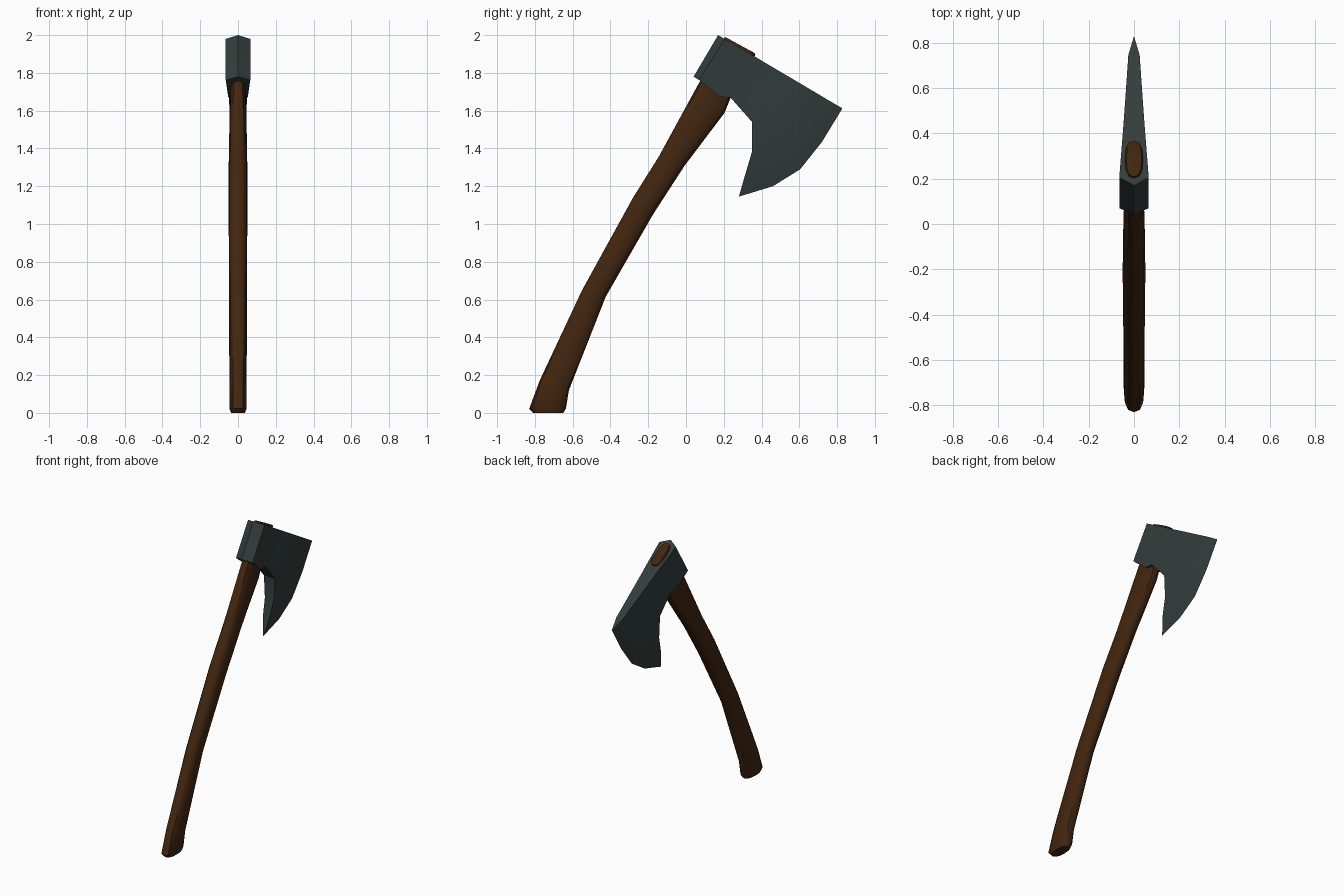
import bpy, bmesh, math
from mathutils import Vector

if "Cube" in bpy.data.objects:
    bpy.data.objects.remove(bpy.data.objects["Cube"])


def material(name, rgb):
    m = bpy.data.materials.new(name)
    m.diffuse_color = (*rgb, 1.0)
    m.use_nodes = True
    m.node_tree.nodes["Principled BSDF"].inputs["Base Color"].default_value = m.diffuse_color
    return m


def finish(name, bm, mat, angle):
    bmesh.ops.remove_doubles(bm, verts=bm.verts, dist=0.0005)
    bmesh.ops.recalc_face_normals(bm, faces=bm.faces)
    me = bpy.data.meshes.new(name)
    bm.to_mesh(me)
    bm.free()
    me.materials.append(mat)
    ob = bpy.data.objects.new(name, me)
    bpy.context.collection.objects.link(ob)
    bpy.ops.object.select_all(action='DESELECT')
    ob.select_set(True)
    bpy.context.view_layer.objects.active = ob
    bpy.ops.object.shade_smooth_by_angle(angle=math.radians(angle))


wood = material("dark brown wood", (0.055, 0.019, 0.005))
steel = material("dark grey steel", (0.033, 0.046, 0.045))

# Handle: oval rings, each given by back (y, z), front (y, z) and half width
rings = [
    ((-0.81, 0.0), (-0.65, 0.0), 0.036),
    ((-0.83, 0.022), (-0.636, 0.022), 0.045),
    ((-0.775, 0.17), (-0.62, 0.12), 0.046),
    ((-0.55, 0.65), (-0.425, 0.615), 0.047),
    ((-0.28, 1.14), (-0.175, 1.05), 0.05),
    ((-0.145, 1.355), (-0.01, 1.305), 0.049),
    ((0.065, 1.74), (0.205, 1.59), 0.043),
    ((0.11, 1.81), (0.245, 1.69), 0.041),
    ((0.20, 1.98), (0.368, 1.896), 0.04),
    ((0.208, 1.99), (0.362, 1.906), 0.034),
]
SIDES = 12


def power(v):
    return math.copysign(abs(v) ** 0.8, v)


bm = bmesh.new()
loops = []
for back, front, w in rings:
    b, f = Vector((0, *back)), Vector((0, *front))
    c, h = (b + f) / 2, (f - b) / 2
    loop = []
    for i in range(SIDES):
        a = math.tau * i / SIDES
        loop.append(bm.verts.new(c + h * power(math.cos(a)) + Vector((w * power(math.sin(a)), 0, 0))))
    loops.append(loop)
for l0, l1 in zip(loops, loops[1:]):
    for i in range(SIDES):
        j = (i + 1) % SIDES
        bm.faces.new((l0[i], l0[j], l1[j], l1[i]))
bm.faces.new(loops[0][::-1])
bm.faces.new(loops[-1])
finish("handle", bm, wood, 40)

# Head: straight columns from poll to blade (top, bottom, half width)
ROWS = 5
straight = [
    ((0.17, 2.0), (0.04, 1.78), 0.0),
    ((0.205, 1.98), (0.07, 1.762), 0.065),
    ((0.37, 1.883), (0.18, 1.672), 0.052),
    ((0.42, 1.853), (0.235, 1.67), 0.048),
    ((0.50, 1.806), (0.35, 1.54), 0.042),
    ((0.60, 1.747), (0.35, 1.385), 0.035),
]
columns = []
for top, bottom, w in straight:
    t, b = Vector(top), Vector(bottom)
    columns.append(([t.lerp(b, r / (ROWS - 1)) for r in range(ROWS)], w))
# Curved shoulder of the cutting bevel, then the cutting edge itself
columns.append(([(0.745, 1.661), (0.65, 1.50), (0.54, 1.375), (0.43, 1.30), (0.313, 1.26)], 0.025))
columns.append(([(0.828, 1.612), (0.72, 1.435), (0.605, 1.29), (0.46, 1.20), (0.28, 1.145)], 0.0))

bm = bmesh.new()
sheets = []
for side in (1, -1):
    sheet = [[bm.verts.new((side * w, p[0], p[1])) for p in pts] for pts, w in columns]
    for c0, c1 in zip(sheet, sheet[1:]):
        for r in range(ROWS - 1):
            bm.faces.new((c0[r], c1[r], c1[r + 1], c0[r + 1]))
    sheets.append(sheet)
# Close the top and the underside between both cheeks
right, left = sheets
for k in range(len(columns) - 1):
    for r in (0, ROWS - 1):
        bm.faces.new((right[k][r], right[k + 1][r], left[k + 1][r], left[k][r]))
finish("axe_head", bm, steel, 40)
